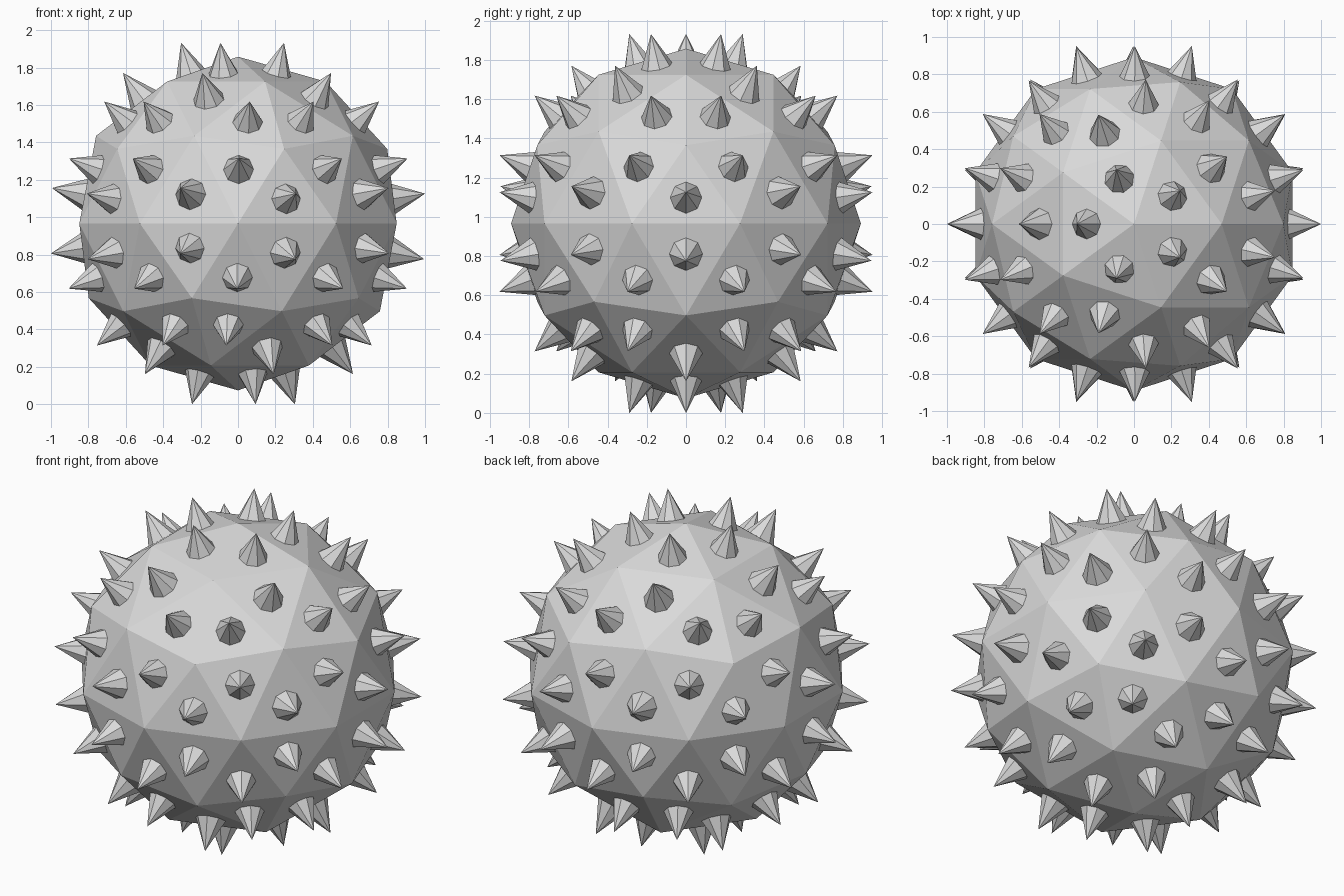
import bpy
import bmesh
from mathutils import Matrix

BODY_RADIUS = 0.892
TIP_RADIUS = 1.013      # distance of every spike tip from the centre
SPIKE_RADIUS = 0.085
SPIKE_LENGTH = 0.18
CENTRE_HEIGHT = 0.966

default_cube = bpy.data.objects.get("Cube")
if default_cube:
    bpy.data.objects.remove(default_cube, do_unlink=True)

# Plain grey shared by the ball and its spikes
grey = bpy.data.materials.new("light_grey")
grey.use_nodes = True
grey.diffuse_color = (0.7, 0.7, 0.7, 1)
grey.node_tree.nodes["Principled BSDF"].inputs["Base Color"].default_value = grey.diffuse_color

# Faceted ball
bpy.ops.mesh.primitive_ico_sphere_add(
    subdivisions=2, radius=BODY_RADIUS, location=(0, 0, CENTRE_HEIGHT))
ball = bpy.context.object
ball.name = "ball"
ball.data.materials.append(grey)

# One eight-sided spike pointing outwards from the middle of each facet
bm = bmesh.new()
for facet in ball.data.polygons:
    outward = facet.center.normalized()
    middle = outward * (TIP_RADIUS - SPIKE_LENGTH / 2)
    turn = outward.to_track_quat('Z', 'Y').to_matrix().to_4x4()
    bmesh.ops.create_cone(
        bm, cap_ends=True, segments=8, radius1=SPIKE_RADIUS, radius2=0,
        depth=SPIKE_LENGTH, matrix=Matrix.Translation(middle) @ turn)
bmesh.ops.remove_doubles(bm, verts=bm.verts, dist=0.0001)

mesh = bpy.data.meshes.new("spikes")
bm.to_mesh(mesh)
bm.free()
mesh.materials.append(grey)
spikes = bpy.data.objects.new("spikes", mesh)
spikes.location.z = CENTRE_HEIGHT
bpy.context.collection.objects.link(spikes)
